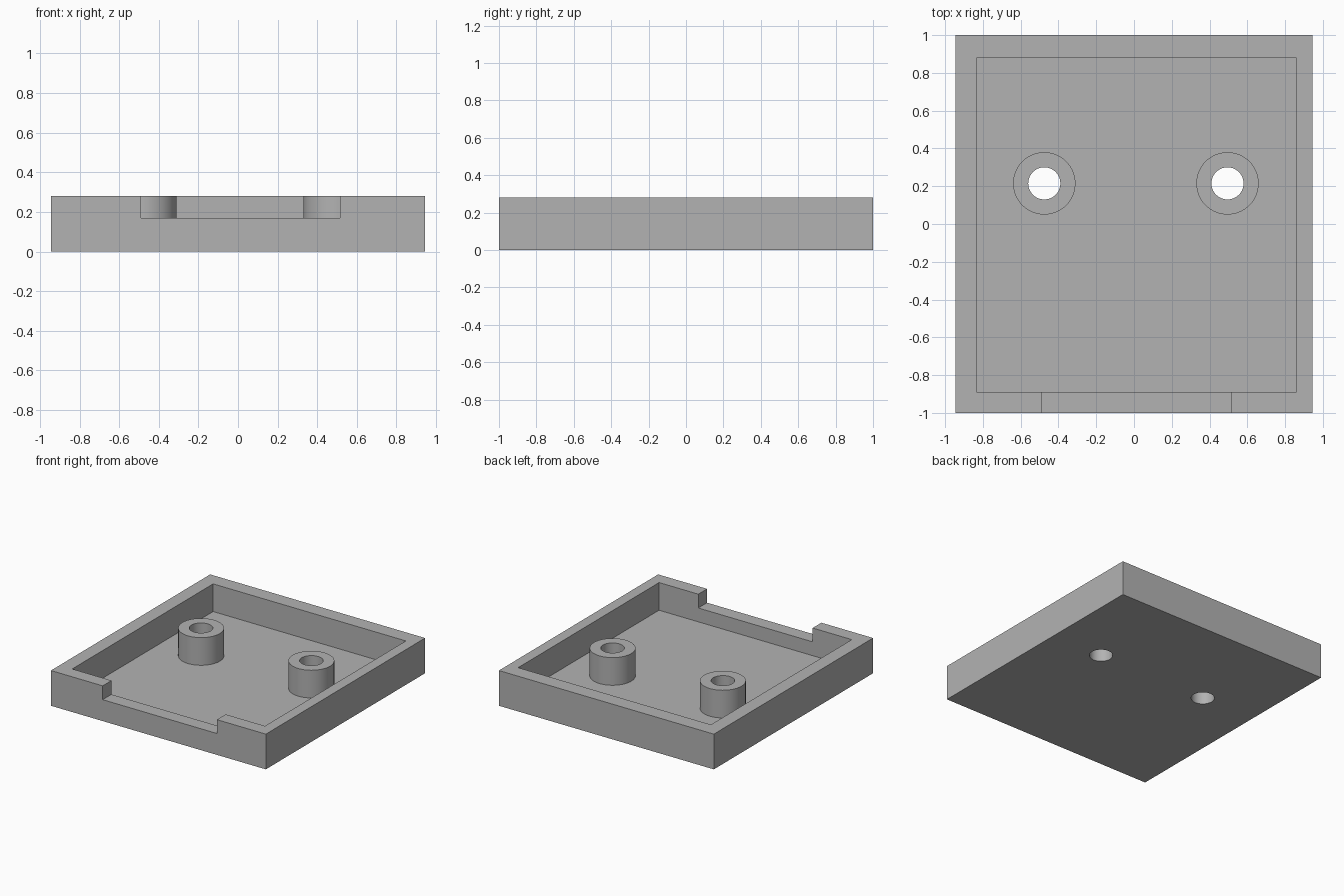
import bpy
import math

if "Cube" in bpy.data.objects:
    bpy.data.objects.remove(bpy.data.objects["Cube"], do_unlink=True)

TOP, FLOOR, SILL = 0.28, 0.06, 0.17
BOSS_Y, BOSS_R, HOLE_R = 0.215, 0.165, 0.085

grey = bpy.data.materials.new("plain grey")
grey.use_nodes = True
colour = (0.45, 0.45, 0.45, 1)
grey.diffuse_color = colour
grey.node_tree.nodes["Principled BSDF"].inputs["Base Color"].default_value = colour


def box(name, low, high):
    centre = [(a + b) / 2 for a, b in zip(low, high)]
    bpy.ops.mesh.primitive_cube_add(size=1, location=centre)
    ob = bpy.context.object
    ob.name = name
    ob.scale = [b - a for a, b in zip(low, high)]
    bpy.ops.object.transform_apply(location=True, rotation=False, scale=True)
    ob.data.materials.append(grey)
    return ob


def cylinder(name, x, radius, low, high):
    bpy.ops.mesh.primitive_cylinder_add(
        vertices=64, radius=radius, depth=high - low,
        location=(x, BOSS_Y, (low + high) / 2))
    ob = bpy.context.object
    ob.name = name
    ob.data.materials.append(grey)
    return ob


def combine(target, tool, operation):
    mod = target.modifiers.new(tool.name, "BOOLEAN")
    mod.operation = operation
    mod.solver = "EXACT"
    mod.object = tool
    bpy.context.view_layer.objects.active = target
    bpy.ops.object.modifier_apply(modifier=mod.name)
    bpy.data.objects.remove(tool, do_unlink=True)


# Open tray with a notch in the front wall
tray = box("tray", (-0.945, -1, 0), (0.945, 1, TOP))
combine(tray, box("cavity", (-0.835, -0.89, FLOOR), (0.86, 0.88, 1)), "DIFFERENCE")
combine(tray, box("notch", (-0.49, -1.2, SILL), (0.515, -0.7, 1)), "DIFFERENCE")

# Screw bosses, bored through the floor
for x in (-0.475, 0.495):
    combine(tray, cylinder("boss", x, BOSS_R, FLOOR / 2, TOP), "UNION")
    combine(tray, cylinder("bore", x, HOLE_R, -1, 1), "DIFFERENCE")

# Round walls smooth, edges sharp
bpy.ops.object.select_all(action="DESELECT")
tray.select_set(True)
bpy.context.view_layer.objects.active = tray
bpy.ops.object.shade_smooth_by_angle(angle=math.radians(30))
